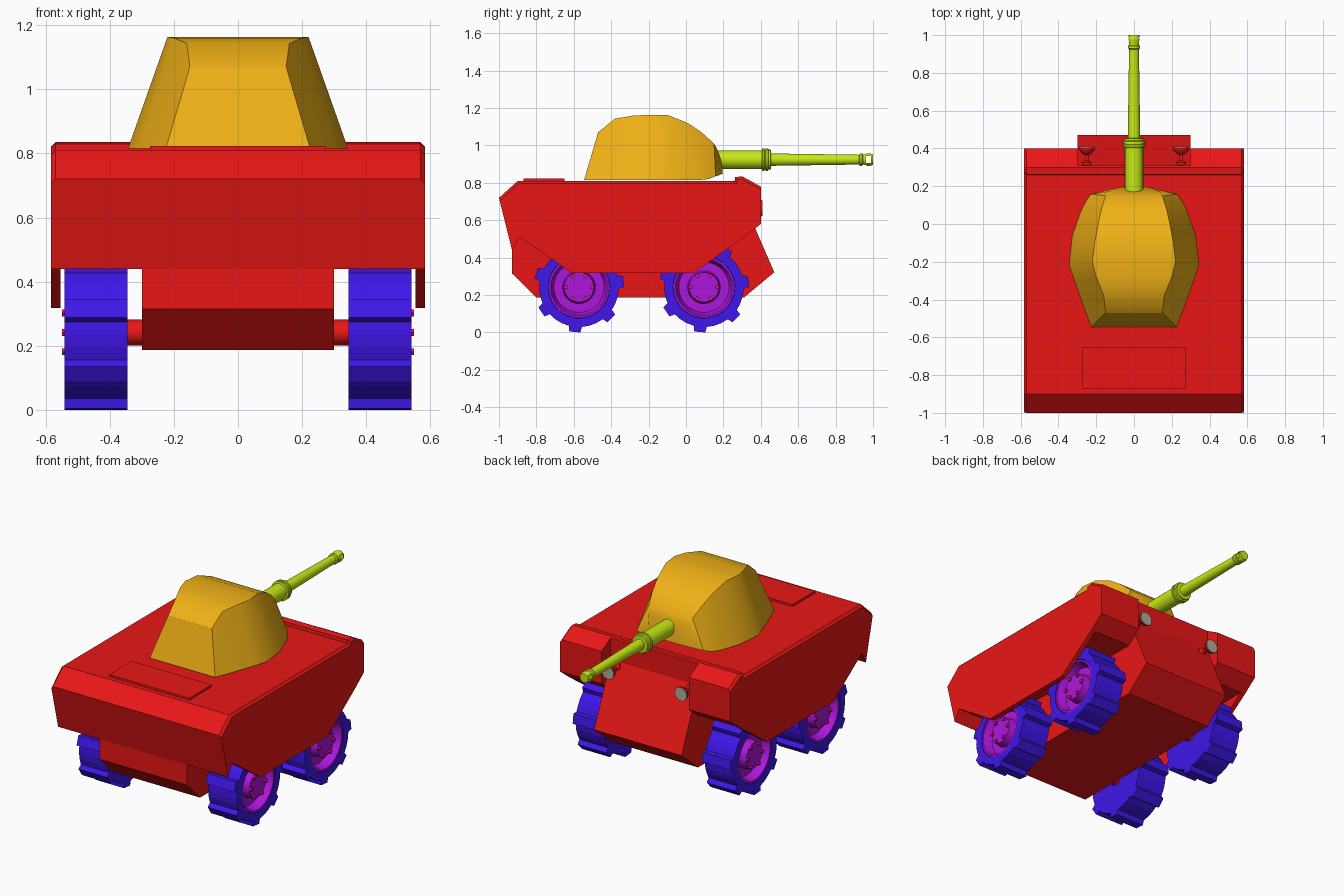
import bpy, bmesh
from math import sin, cos, pi, radians
from mathutils import Vector

if "Cube" in bpy.data.objects:
    bpy.data.objects.remove(bpy.data.objects["Cube"])


def material(name, r, g, b):
    m = bpy.data.materials.new(name)
    m.diffuse_color = (r, g, b, 1)
    m.use_nodes = True
    m.node_tree.nodes["Principled BSDF"].inputs["Base Color"].default_value = m.diffuse_color
    return m


RED = material("hull_red", .82, .008, .008)
GOLD = material("turret_gold", .87, .44, .008)
LIME = material("gun_lime", .58, .82, .008)
BLUE = material("tyre_blue", .05, .008, .82)
PURPLE = material("rim_purple", .42, .008, .72)
PINK = material("bolt_pink", .75, .008, .2)
GREY = material("lens_grey", .42, .42, .33)


def finish(name, bm, mat, smooth=None):
    bmesh.ops.recalc_face_normals(bm, faces=bm.faces)
    me = bpy.data.meshes.new(name)
    bm.to_mesh(me)
    bm.free()
    me.materials.append(mat)
    ob = bpy.data.objects.new(name, me)
    bpy.context.collection.objects.link(ob)
    if smooth:
        bpy.ops.object.select_all(action='DESELECT')
        ob.select_set(True)
        bpy.context.view_layer.objects.active = ob
        bpy.ops.object.shade_smooth_by_angle(angle=radians(smooth))
    return ob


def prism_bm(profile, x0, x1):
    """Extrude a (y, z) outline from x0 to x1."""
    bm = bmesh.new()
    f = bm.faces.new([bm.verts.new((x0, y, z)) for y, z in profile])
    r = bmesh.ops.extrude_face_region(bm, geom=[f])
    vs = [v for v in r["geom"] if isinstance(v, bmesh.types.BMVert)]
    bmesh.ops.translate(bm, verts=vs, vec=(x1 - x0, 0, 0))
    return bm


def lathe(name, profile, axis, centre, mat, n=24, smooth=35):
    """Spin (radius, offset) points around the x or y axis through centre."""
    bm = bmesh.new()
    c = Vector(centre)
    rings = []
    for r, o in profile:
        ring = []
        for i in range(n):
            a = 2 * pi * i / n
            p = (o, r * cos(a), r * sin(a)) if axis == 'x' else (r * cos(a), o, r * sin(a))
            ring.append(bm.verts.new(c + Vector(p)))
        rings.append(ring)
    for a, b in zip(rings, rings[1:]):
        for i in range(n):
            j = (i + 1) % n
            bm.faces.new((a[i], a[j], b[j], b[i]))
    bm.faces.new(rings[0])
    bm.faces.new(rings[-1])
    return finish(name, bm, mat, smooth)


def cut(ob, cutter):
    cutter.hide_render = True
    cutter.hide_viewport = True
    m = ob.modifiers.new("cut", 'BOOLEAN')
    m.operation = 'DIFFERENCE'
    m.solver = 'EXACT'
    m.object = cutter


# Upper hull with chamfered sides and a recess between the front fenders
W = .583
bm = prism_bm([(-.93, .44), (-1, .72), (-.9, .81), (.26, .81), (.262, .83), (.3, .835),
               (.4, .78), (.4, .58), (.31, .51), (-.89, .51)], -W, W)
edges = [e for e in bm.edges if all(v.co.z > .7 for v in e.verts)
         and abs(e.verts[0].co.x - e.verts[1].co.x) < .01]
bmesh.ops.bevel(bm, geom=edges, offset=.014, segments=1, affect='EDGES')
hull = finish("upper_hull", bm, RED)
recess = finish("recess_cutter", prism_bm([(.31, .4), (.6, .4), (.6, 1), (.31, 1)], -.3, .3), RED)
cut(hull, recess)

# Lower hull with sloping nose
finish("lower_hull", prism_bm([(-.93, .45), (-.93, .315), (-.8, .187), (.31, .187), (.472, .322),
                               (.31, .695), (.29, .695), (.29, .53), (-.88, .53)], -.3, .3), RED)

# Engine hatch
finish("rear_hatch", prism_bm([(-.87, .8), (-.87, .823), (-.65, .823), (-.65, .8)], -.275, .275), RED)

# Turret: stations of roof (half width, y, z) and base (half width, y, z)
stations = [((.15, -.47, 1.07), (.225, -.545, .815)), ((.16, -.38, 1.143), (.262, -.45, .815)),
            ((.2, -.28, 1.16), (.312, -.31, .815)), ((.22, -.2, 1.163), (.343, -.215, .815)),
            ((.208, -.1, 1.163), (.326, -.06, .815)), ((.188, .01, 1.12), (.28, .07, .815)),
            ((.172, .08, 1.073), (.255, .12, .82)), ((.15, .15, 1.01), (.23, .158, .835)),
            ((.135, .172, .97), (.14, .18, .842)), ((.1, .188, .92), (.06, .197, .85))]
bm = bmesh.new()
rings = []
for (rw, ry, rz), (bw, by, bz) in stations:
    rings.append([bm.verts.new(p) for p in ((-bw, by, bz), (-rw, ry, rz), (rw, ry, rz), (bw, by, bz))])
for a, b in zip(rings, rings[1:]):
    for i in range(4):
        j = (i + 1) % 4
        bm.faces.new((a[i], a[j], b[j], b[i]))
bm.faces.new(rings[0])
bm.faces.new(rings[-1])
finish("turret", bm, GOLD, 30)

# Gun: sleeve, ribbed collar and tapering barrel
GUN = (0, 0, .924)
lathe("gun_barrel", [(.049, .12), (.049, .405), (.06, .408), (.06, .418), (.055, .42), (.055, .425),
                     (.06, .427), (.06, .438), (.053, .441), (.053, .453), (.033, .455), (.026, .935)],
      'y', GUN, LIME)
muzzle = lathe("muzzle_brake", [(.026, .925), (.033, .93), (.033, .942), (.027, .946), (.027, .955),
                                (.034, .972), (.034, .982), (.028, 1)], 'y', GUN, LIME)
slot = finish("muzzle_cutter", prism_bm([(.962, .905), (.99, .905), (.99, .943), (.962, .943)], -.1, .1), LIME)
cut(muzzle, slot)


# Toothed tyre outline, seven lugs
def tyre_outline(cy, cz):
    pts = []
    for k in range(7):
        a0 = radians(7.5) + 2 * pi * k / 7
        for r, d in ((.213, -9.5), (.242, -7), (.242, 7), (.213, 9.5), (.213, 20), (.213, 31)):
            a = a0 + radians(d)
            pts.append((cy + r * cos(a), cz + r * sin(a)))
    return pts


for s, side in ((-1, "left"), (1, "right")):
    # Side skirts
    finish(side + "_skirt", prism_bm([(-.89, .51), (-.61, .318), (.04, .318), (.31, .51)],
                                     s * .553, s * W), RED)

    # Headlamps
    lathe(side + "_headlamp", [(.028, .3), (.026, .325), (.01, .335), (.01, .365), (.024, .372),
                               (.04, .39), (.044, .406)], 'y', (s * .25, 0, .665), RED, 16)
    lathe(side + "_headlamp_lens", [(.041, .4), (.041, .41)], 'y', (s * .25, 0, .665), GREY, 16)

    # Wheels
    for cy, end in ((-.572, "rear"), (.096, "nose")):
        tag = f"{side}_{end}_"
        bm = prism_bm(tyre_outline(cy, .242), s * .345, s * .541)
        face = max(bm.faces, key=lambda f: s * f.calc_center_median().x)
        # sink the rim well into the outer face
        bmesh.ops.inset_region(bm, faces=[face], thickness=.02)
        for v in face.verts:
            d = Vector((0, v.co.y - cy, v.co.z - .242)).normalized() * .165
            v.co = (s * .541, cy + d.y, .242 + d.z)
        r = bmesh.ops.extrude_face_region(bm, geom=[face])
        vs = [v for v in r["geom"] if isinstance(v, bmesh.types.BMVert)]
        bmesh.ops.translate(bm, verts=vs, vec=(-s * .08, 0, 0))
        if face.is_valid:
            bmesh.ops.delete(bm, geom=[face], context='FACES_ONLY')
        finish(tag + "tyre", bm, BLUE)
        c = (0, cy, .242)
        lathe(tag + "rim", [(.16, s * .44), (.163, s * .538), (.152, s * .538), (.135, s * .485),
                            (.088, s * .485), (.08, s * .535)], 'x', c, PURPLE, 28)
        lathe(tag + "axle", [(.04, s * .29), (.04, s * .35)], 'x', c, RED, 12)
        for k in range(6):
            a = k * pi / 3
            lathe(f"{tag}bolt_{k}", [(.012, s * .53), (.012, s * .548)], 'x',
                  (0, cy + .07 * cos(a), .242 + .07 * sin(a)), PINK, 6, None)
